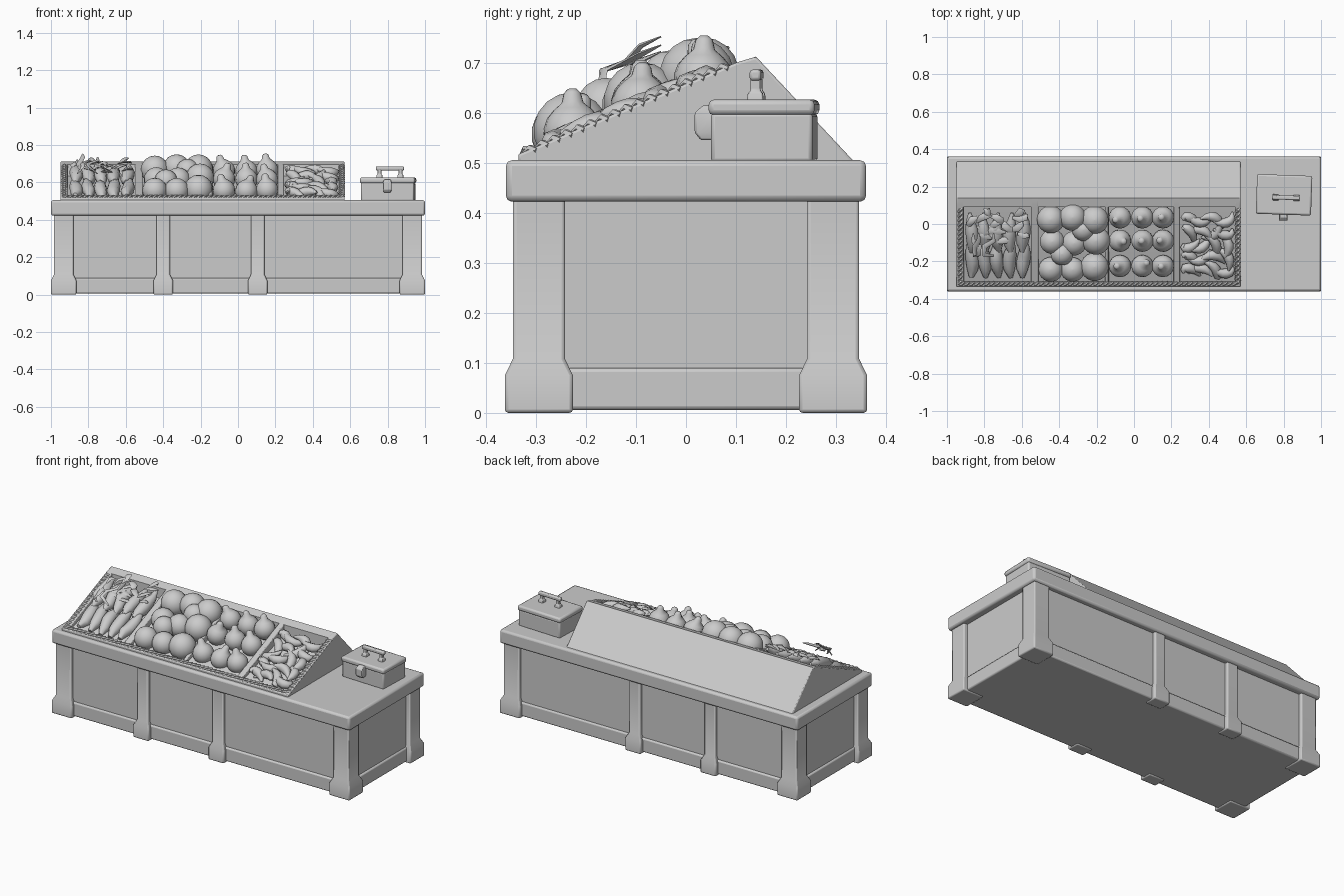
import bpy, bmesh, math, random
from mathutils import Vector, Matrix

random.seed(4)
cube = bpy.data.objects.get("Cube")
if cube:
    bpy.data.objects.remove(cube, do_unlink=True)

GREY = (0.6, 0.6, 0.6, 1)
mat = bpy.data.materials.new("plain_grey")
mat.use_nodes = True
mat.diffuse_color = GREY
mat.node_tree.nodes["Principled BSDF"].inputs["Base Color"].default_value = GREY


def finish(name, bm, bevel=0, angle=35):
    bmesh.ops.recalc_face_normals(bm, faces=bm.faces)
    mesh = bpy.data.meshes.new(name)
    bm.to_mesh(mesh)
    bm.free()
    ob = bpy.data.objects.new(name, mesh)
    bpy.context.collection.objects.link(ob)
    mesh.materials.append(mat)
    if bevel:
        mod = ob.modifiers.new("soft_edges", 'BEVEL')
        mod.width, mod.segments, mod.limit_method = bevel, 2, 'ANGLE'
    bpy.ops.object.select_all(action='DESELECT')
    ob.select_set(True)
    bpy.context.view_layer.objects.active = ob
    bpy.ops.object.shade_smooth_by_angle(angle=math.radians(angle))
    return ob


def skin(bm, rings):
    """Join rings of points into a closed, capped skin."""
    rows = [[bm.verts.new(p) for p in ring] for ring in rings]
    n = len(rows[0])
    for a, b in zip(rows, rows[1:]):
        for i in range(n):
            bm.faces.new((a[i], a[(i + 1) % n], b[(i + 1) % n], b[i]))
    bm.faces.new(rows[0][::-1])
    bm.faces.new(rows[-1])


def stack(name, levels, bevel=0.006):
    """Rectangles (x0, x1, y0, y1, z) stacked upwards."""
    bm = bmesh.new()
    skin(bm, [[(a, c, z), (b, c, z), (b, d, z), (a, d, z)] for a, b, c, d, z in levels])
    return finish(name, bm, bevel)


def box(name, x0, x1, y0, y1, z0, z1, bevel=0.006):
    return stack(name, [(x0, x1, y0, y1, z0), (x0, x1, y0, y1, z1)], bevel)


def prism(name, profile, x0, x1, bevel=0.005):
    bm = bmesh.new()
    skin(bm, [[(x, y, z) for y, z in profile] for x in (x0, x1)])
    return finish(name, bm, bevel)


def tube(name, points, radii, sides=8, flat=1.0):
    """Tapered tube through a path; flat squashes its section."""
    pts = [Vector(p) for p in points]
    rings = []
    for i, p in enumerate(pts):
        t = (pts[min(i + 1, len(pts) - 1)] - pts[max(i - 1, 0)]).normalized()
        side = t.cross(Vector((0, 0, 1)) if abs(t.z) < 0.95 else Vector((0, 1, 0))).normalized()
        up = side.cross(t)
        angles = [2 * math.pi * k / sides for k in range(sides)]
        rings.append([p + radii[i] * (math.cos(a) * side + flat * math.sin(a) * up) for a in angles])
    bm = bmesh.new()
    skin(bm, rings)
    return finish(name, bm, angle=50)


def lathe(name, profile, at, tilt=(0, 0), sides=16):
    bm = bmesh.new()
    skin(bm, [[(r * math.cos(2 * math.pi * k / sides), r * math.sin(2 * math.pi * k / sides), z)
               for k in range(sides)] for r, z in profile])
    turn = Matrix.Rotation(tilt[0], 4, 'X') @ Matrix.Rotation(tilt[1], 4, 'Y')
    bm.transform(Matrix.Translation(at) @ turn)
    return finish(name, bm, angle=50)


def slope(y):
    return 0.70 + 0.425 * (y - 0.1)


# Counter body, plinth and top
box("counter_body", -0.96, 0.96, -0.325, 0.325, 0.03, 0.43)
box("plinth", -0.972, 0.972, -0.338, 0.338, 0.006, 0.09, 0.008)
box("counter_top", -1, 1, -0.36, 0.36, 0.422, 0.505, 0.012)


# Posts with flared feet
def post(name, x0, x1, y0, y1, grow):
    g = grow
    stack(name, [(x0 - g, x1 + g, y0 - g, y1 + g, 0), (x0 - g, x1 + g, y0 - g, y1 + g, 0.075),
                 (x0, x1, y0, y1, 0.108), (x0, x1, y0, y1, 0.43)], 0.007)


for sy, depth in ((-1, "front"), (1, "back")):
    y0, y1 = sorted((sy * 0.242, sy * 0.346))
    for sx, side in ((-1, "right"), (1, "left")):
        x0, x1 = sorted((sx * 0.88, sx * 0.984))
        post(f"{depth}_{side}_corner_post", x0, x1, y0, y1, 0.016)
    for x, label in ((-0.4, "right"), (0.105, "left")):
        y0, y1 = sorted((sy * 0.3, sy * 0.346))
        post(f"{depth}_{label}_middle_post", x - 0.036, x + 0.036, y0, y1, 0.016)

# Sloped display: floor, ends, dividers, front lip and back
FULL = [(-0.335, 0.50), (-0.335, 0.517), (0.1, 0.70), (0.14, 0.712), (0.338, 0.50)]
prism("display_floor", [(-0.32, 0.50), (-0.3, 0.51), (0.11, 0.64), (0.11, 0.50)], -0.94, 0.56, 0)
for name, x0, x1 in (("right_end", -0.95, -0.91), ("wide_divider", -0.55, -0.51),
                     ("thin_divider", -0.155, -0.135), ("left_divider", 0.21, 0.245),
                     ("left_end", 0.54, 0.57)):
    prism(name, FULL, x0, x1)
prism("display_front_lip", [(-0.335, 0.50), (-0.335, 0.517), (-0.31, slope(-0.31) + 0.002),
                            (-0.305, 0.50)], -0.945, 0.565, 0.003)
prism("display_back", [(0.09, 0.50), (0.09, 0.696), (0.14, 0.712), (0.338, 0.50)], -0.945, 0.565, 0)

# Woven rim of small slanted strands
for x, label in ((-0.93, "right"), (0.555, "left")):
    for i in range(17):
        y = -0.31 + i * 0.024
        tube(f"{label}_rim_strand", [(x - 0.013, y - 0.012, slope(y) - 0.008), (x, y, slope(y) + 0.001),
                                     (x + 0.013, y + 0.012, slope(y) - 0.002)], [0.006, 0.01, 0.006], 6)
for i in range(56):
    x = -0.92 + i * 0.0265
    tube("front_rim_strand", [(x - 0.014, -0.328, 0.517), (x, -0.32, 0.526),
                              (x + 0.014, -0.31, 0.529)], [0.005, 0.009, 0.005], 6)


# Large round fruit
def globe(r, n=9):
    return [(max(r * math.sin(math.pi * i / n), 0.001), -r * math.cos(math.pi * i / n)) for i in range(n + 1)]


for row, y in enumerate((-0.235, -0.095, 0.03)):
    for col in range(3):
        x = -0.445 + col * 0.117 + (0.008 if row == 1 else 0)
        r = 0.07 + random.uniform(-0.006, 0.008)
        lathe("round_fruit", globe(r), (x, y + random.uniform(-0.01, 0.01), slope(y) + random.uniform(-0.008, 0.01)),
              sides=18)
for x, y in ((-0.385, -0.16), (-0.27, -0.03)):
    lathe("round_fruit_on_top", globe(0.062), (x, y, slope(y) + 0.018), sides=18)

# Bulbs with pointed necks
BULB = globe(0.06)[:-2] + [(0.022, 0.06), (0.017, 0.08), (0.009, 0.088)]
for y in (-0.225, -0.09, 0.035):
    for x in (-0.075, 0.045, 0.155):
        lathe("bulb", BULB, (x, y, slope(y) - 0.002 + random.uniform(-0.012, 0.002)),
              (random.uniform(-0.3, 0.3), random.uniform(-0.35, 0.35)))

# Bundled roots lying down the slope, in two layers
for layer, y0 in ((0, -0.285), (1, -0.15)):
    for i in range(5):
        x = -0.87 + i * 0.07
        path, radii = [], []
        for k, r in enumerate((0.012, 0.03, 0.036, 0.034, 0.022, 0.008)):
            y = y0 + k * 0.042
            path.append((x + 0.008 * math.sin(k + i), y, slope(y) - 0.012 + layer * 0.018 + random.uniform(-0.008, 0.008)))
            radii.append(r)
        tube("root", path, radii)

# Leafy tops spread over the roots
for i in range(16):
    start = Vector((random.uniform(-0.85, -0.62), random.uniform(-0.12, 0.05), 0))
    a = random.uniform(0, 2 * math.pi)
    path = []
    for k in range(4):
        p = start + Vector((math.cos(a), 0.7 * math.sin(a), 0)) * 0.035 * k
        p.x, p.y = min(max(p.x, -0.89), -0.57), min(max(p.y, -0.26), 0.08)
        path.append((p.x, p.y, slope(p.y) + 0.025 + 0.016 * math.sin(k * 1.1)))
        a += 0.25
    tube("leaf", path, [0.008, 0.02, 0.017, 0.004], 6, 0.3)
for x, dx, top in ((-0.85, 0.02, 0.752), (-0.80, 0.05, 0.735), (-0.83, -0.03, 0.722)):
    tube("raised_sprig", [(x + dx, -0.17, 0.645), (x, -0.165, 0.685), (x, -0.12, 0.70),
                          (x + dx, -0.09, top - 0.018), (x + dx, -0.05, top)],
         [0.006, 0.012, 0.016, 0.013, 0.004], 6, 0.4)

# Jumbled curved pods
for i in range(20):
    cx = 0.29 + 0.067 * (i % 4)
    cy = -0.25 + 0.068 * (i // 4)
    a = random.uniform(0, math.pi)
    path = []
    for k in range(-3, 4):
        u, v = 0.022 * k, 0.004 * k * k - 0.015
        x = min(max(cx + u * math.cos(a) - v * math.sin(a), 0.265), 0.525)
        y = min(max(cy + u * math.sin(a) + v * math.cos(a), -0.285), 0.07)
        path.append((x, y, slope(y) - 0.008 + 0.005 * k * (-1) ** i))
    tube("pod", path, [0.006, 0.018, 0.025, 0.027, 0.024, 0.016, 0.005])

# Cash box with lid, latch and handle, turned slightly
parts = [box("cash_box", 0.66, 0.945, 0.055, 0.258, 0.50, 0.6, 0.008),
         box("cash_box_lid", 0.655, 0.95, 0.05, 0.262, 0.595, 0.626, 0.01),
         stack("latch", [(0.785, 0.82, 0.03, 0.06, 0.545), (0.78, 0.825, 0.018, 0.06, 0.56),
                         (0.78, 0.825, 0.018, 0.06, 0.60), (0.785, 0.82, 0.035, 0.06, 0.615)], 0.004),
         box("handle_grip", 0.738, 0.888, 0.13, 0.153, 0.664, 0.686, 0.006)]
for x in (0.757, 0.869):
    parts.append(stack("handle_leg", [(x - 0.017, x + 0.017, 0.124, 0.158, 0.62), (x - 0.015, x + 0.015, 0.126, 0.156, 0.638),
                                      (x - 0.01, x + 0.01, 0.132, 0.151, 0.645), (x - 0.01, x + 0.01, 0.132, 0.151, 0.675)], 0.003))
pivot = Matrix.Translation((0.8, 0.16, 0))
for ob in parts:
    ob.data.transform(pivot @ Matrix.Rotation(math.radians(-2), 4, 'Z') @ pivot.inverted())
